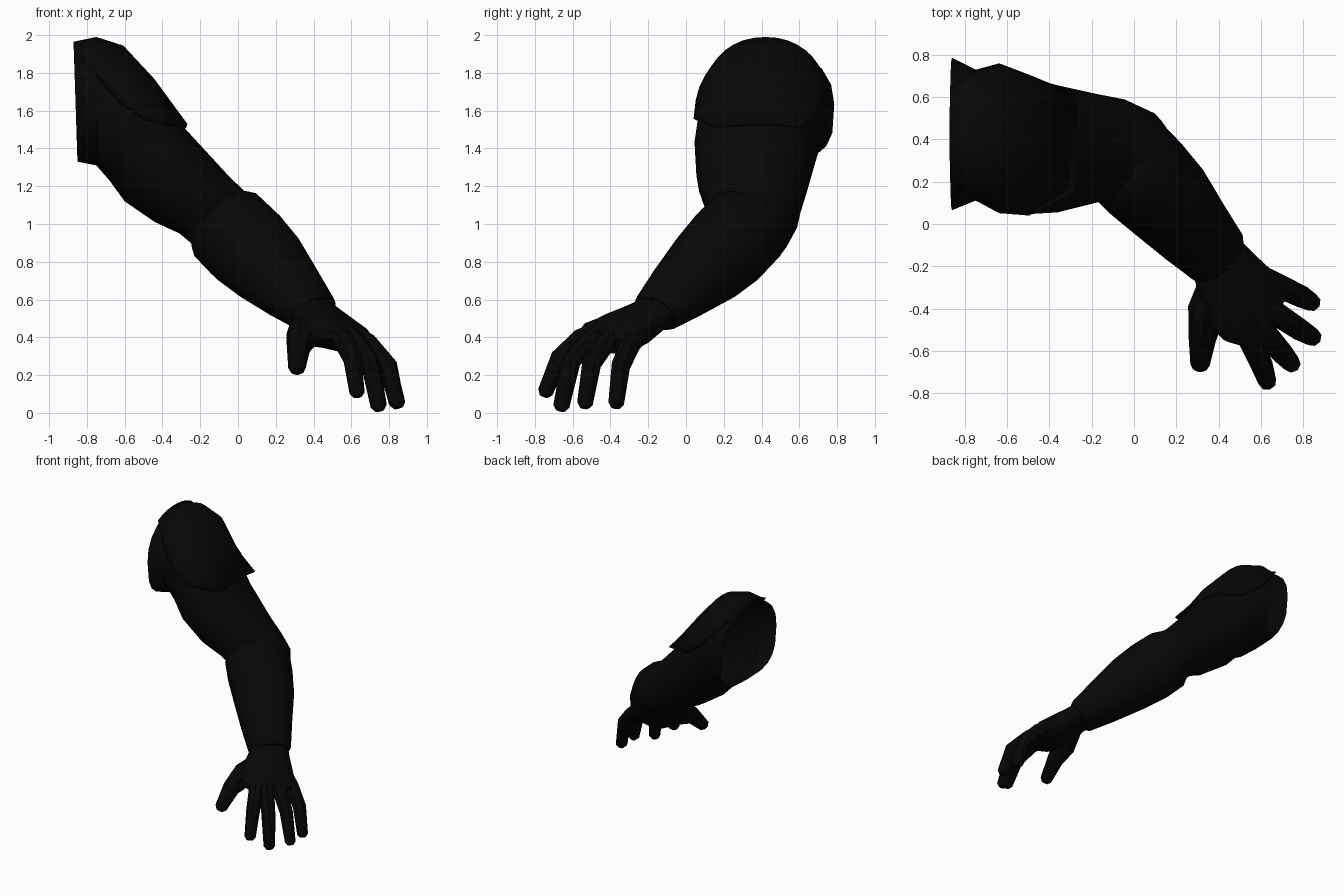
import bpy, bmesh, math
from mathutils import Vector as V

if "Cube" in bpy.data.objects:
    bpy.data.objects.remove(bpy.data.objects["Cube"])


def material(name, value):
    m = bpy.data.materials.new(name)
    m.diffuse_color = (value, value, value, 1)
    m.use_nodes = True
    m.node_tree.nodes["Principled BSDF"].inputs["Base Color"].default_value = m.diffuse_color
    return m


BLACK = material("near black cloth", 0.002)


def finish(name, bm):
    bmesh.ops.recalc_face_normals(bm, faces=bm.faces)
    me = bpy.data.meshes.new(name)
    bm.to_mesh(me)
    bm.free()
    me.materials.append(BLACK)
    ob = bpy.data.objects.new(name, me)
    bpy.context.collection.objects.link(ob)
    bpy.context.view_layer.objects.active = ob
    ob.select_set(True)
    bpy.ops.object.shade_smooth_by_angle(angle=math.radians(40))
    ob.select_set(False)
    return ob


def loft(name, rings, n=16, limits=None, caps=(True, True), power=2.0, low=()):
    """Skin rings given as (centre, side half-axis, up half-axis).
    limits make open arcs; low squares off the lower half of the first rings."""
    bm = bmesh.new()
    rows = []
    for i, (c, u, v) in enumerate(rings):
        row = []
        for k in range(n):
            if limits:
                t = math.radians(limits[i]) * (2 * k / (n - 1) - 1)
            else:
                t = 2 * math.pi * k / n
            s, q = math.sin(t), math.cos(t)
            p = low[i] if q < 0 and i < len(low) else power
            s = math.copysign(abs(s) ** (2 / p), s)
            q = math.copysign(abs(q) ** (2 / p), q)
            row.append(bm.verts.new(c + u * s + v * q))
        rows.append(row)
    for a, b in zip(rows, rows[1:]):
        for k in range(n - 1 if limits else n):
            j = (k + 1) % n
            bm.faces.new((a[k], a[j], b[j], b[k]))
    if not limits:
        if caps[0]:
            bm.faces.new(rows[0])
        if caps[1]:
            bm.faces.new(rows[-1])
    return finish(name, bm)


def slice_ring(top, bottom, y0, y1, grow=0.0):
    """Ring from its top and bottom points (x, z) and its y range."""
    t, b = V((top[0], 0, top[1])), V((bottom[0], 0, bottom[1]))
    up = (t - b) / 2
    up += up.normalized() * grow
    return (t + b) / 2 + V((0, (y0 + y1) / 2, 0)), V((0, (y1 - y0) / 2 + grow, 0)), up


def across(c, d, a, b):
    """Ring across direction d with a level side axis."""
    d = V(d).normalized()
    up = (V((0, 0, 1)) - d * d.z).normalized()
    return V(c), up.cross(d) * a, up * b


# Upper sleeve, open and flared at the shoulder
SLEEVE = [
    ((-0.87, 1.94), (-0.85, 1.33), 0.065, 0.785),
    ((-0.75, 1.965), (-0.75, 1.31), 0.11, 0.73),
    ((-0.61, 1.92), (-0.68, 1.23), 0.07, 0.74),
    ((-0.45, 1.745), (-0.60, 1.12), 0.045, 0.70),
    ((-0.28, 1.505), (-0.44, 1.01), 0.055, 0.655),
    ((-0.05, 1.255), (-0.31, 0.95), 0.10, 0.615),
]
ELBOW = [
    across((-0.10, 0.36, 1.03), (0.6, -0.15, -0.55), 0.235, 0.195),
    across((-0.03, 0.325, 0.98), (0.55, -0.35, -0.52), 0.235, 0.215),
    across((0.03, 0.25, 0.91), (0.47, -0.50, -0.46), 0.22, 0.21),
]
loft("upper_sleeve", [slice_ring(*r) for r in SLEEVE] + ELBOW, n=20,
     caps=(False, True), power=2.15, low=(3.4, 2.4))

# Shoulder pad: a raised shell over the top of the sleeve, flat at its lower end
PAD = [slice_ring(*r, grow=0.025) for r in SLEEVE[:4]]
PAD.append(slice_ring((-0.268, 1.53), (-0.31, 1.39), 0.07, 0.70))
pad = loft("shoulder_pad", PAD, n=15, limits=(32, 66, 79, 70, 45), power=2.15)
thick = pad.modifiers.new("thickness", 'SOLIDIFY')
thick.thickness = 0.012

# Forearm cover from elbow to wrist
AXIS = (0.47, -0.50, -0.46)
loft("forearm_cover", [
    across((-0.09, 0.35, 1.015), AXIS, 0.20, 0.19),
    across((-0.05, 0.32, 0.98), AXIS, 0.24, 0.235),
    across((0.04, 0.23, 0.89), AXIS, 0.24, 0.24),
    across((0.15, 0.12, 0.785), AXIS, 0.225, 0.22),
    across((0.28, -0.03, 0.65), AXIS, 0.19, 0.17),
    across((0.39, -0.15, 0.54), AXIS, 0.16, 0.122),
    across((0.405, -0.165, 0.527), AXIS, 0.145, 0.105),
], n=18)


def hand_ring(c, side, thickness):
    side = V(side)
    up = side.cross(V((0.23, -0.29, -0.15))).normalized() * thickness
    return V(c), side, up if up.z > 0 else -up


# Palm, widened on the thumb side
loft("palm", [
    hand_ring((0.38, -0.14, 0.55), (0.10, 0.09, 0), 0.08),
    hand_ring((0.43, -0.235, 0.49), (0.12, 0.115, 0), 0.092),
    hand_ring((0.485, -0.335, 0.435), (0.14, 0.145, -0.005), 0.10),
    hand_ring((0.56, -0.405, 0.405), (0.13, 0.15, -0.02), 0.087),
    hand_ring((0.625, -0.45, 0.375), (0.10, 0.135, -0.03), 0.058),
], n=14, power=2.3)


# Fingers and thumb: tapering tubes with blunt tips
def finger(name, points, radius):
    pts = [V(p) for p in points]
    rings = []
    for i, p in enumerate(pts):
        d = pts[min(i + 1, len(pts) - 1)] - pts[max(i - 1, 0)]
        rings.append(across(p, d, radius[i], radius[i]))
    d = (pts[-1] - pts[-2]).normalized()
    rings.append(across(pts[-1] + d * 0.025, d, radius[-1] * 0.55, radius[-1] * 0.55))
    loft(name, rings, n=8)


SIZES = (0.055, 0.056, 0.052, 0.043)
finger("index_finger", [(0.50, -0.46, 0.43), (0.555, -0.56, 0.39),
                        (0.605, -0.67, 0.29), (0.63, -0.745, 0.11)], SIZES)
finger("middle_finger", [(0.55, -0.42, 0.43), (0.615, -0.51, 0.385),
                         (0.70, -0.61, 0.27), (0.745, -0.66, 0.035)], SIZES)
finger("ring_finger", [(0.60, -0.36, 0.42), (0.68, -0.43, 0.37),
                       (0.785, -0.50, 0.26), (0.845, -0.535, 0.05)], SIZES)
finger("little_finger", [(0.60, -0.25, 0.42), (0.69, -0.295, 0.365),
                         (0.795, -0.345, 0.25), (0.84, -0.37, 0.05)], SIZES)
finger("thumb", [(0.395, -0.27, 0.47), (0.343, -0.41, 0.415),
                 (0.322, -0.55, 0.35), (0.312, -0.665, 0.235)], (0.085, 0.09, 0.064, 0.046))
